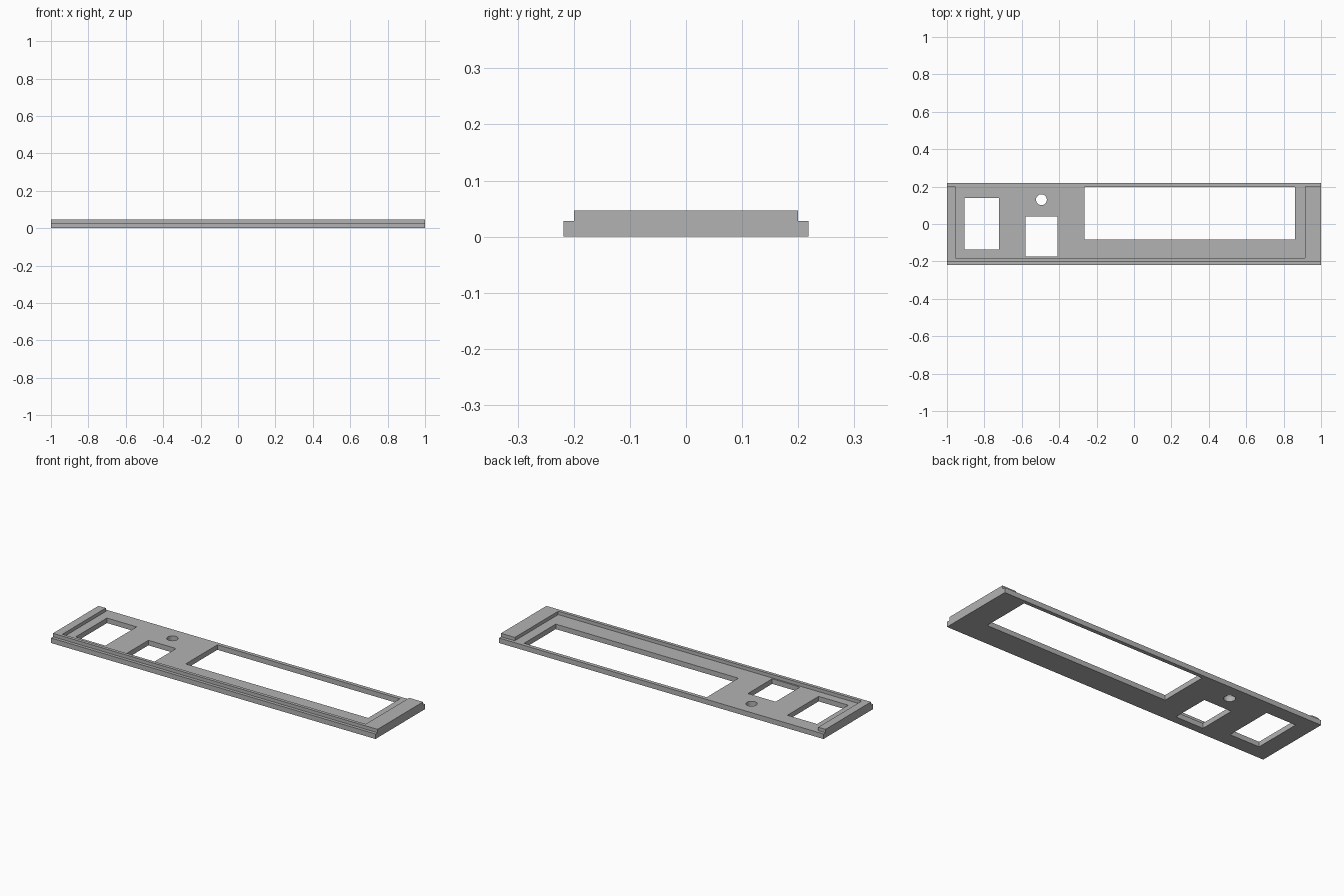
import bpy
import bmesh

cube = bpy.data.objects.get("Cube")
if cube:
    bpy.data.objects.remove(cube, do_unlink=True)

grey = bpy.data.materials.new("plain grey")
grey.use_nodes = True
colour = (0.45, 0.45, 0.45, 1)
grey.diffuse_color = colour
grey.node_tree.nodes["Principled BSDF"].inputs["Base Color"].default_value = colour

PLATE_TOP, RIM_TOP = 0.028, 0.047
HALF_Y, RIM_Y = 0.218, 0.2


def prism(name, outline, z0, z1):
    """Extrude a flat outline from z0 to z1."""
    bm = bmesh.new()
    base = bm.faces.new([bm.verts.new((x, y, z0)) for x, y in outline])
    top = bmesh.ops.extrude_face_region(bm, geom=[base])["geom"]
    verts = [g for g in top if isinstance(g, bmesh.types.BMVert)]
    bmesh.ops.translate(bm, vec=(0, 0, z1 - z0), verts=verts)
    bmesh.ops.recalc_face_normals(bm, faces=bm.faces)
    mesh = bpy.data.meshes.new(name)
    bm.to_mesh(mesh)
    bm.free()
    mesh.materials.append(grey)
    obj = bpy.data.objects.new(name, mesh)
    bpy.context.collection.objects.link(obj)
    return obj


def rectangle(x0, x1, y0, y1):
    return [(x0, y0), (x1, y0), (x1, y1), (x0, y1)]


def combine(target, other, operation):
    """Apply a boolean and discard the helper."""
    mod = target.modifiers.new(operation.lower(), 'BOOLEAN')
    mod.operation, mod.solver, mod.object = operation, 'EXACT', other
    bpy.context.view_layer.objects.active = target
    bpy.ops.object.modifier_apply(modifier=mod.name)
    bpy.data.objects.remove(other, do_unlink=True)


# Base plate with its front and back flanges
panel = prism("face_panel", rectangle(-1, 1, -HALF_Y, HALF_Y), 0, PLATE_TOP)

# Raised U-shaped rim, open at the back
rim_outline = [(-1, -RIM_Y), (1, -RIM_Y), (1, RIM_Y), (0.915, RIM_Y),
               (0.915, -0.182), (-0.955, -0.182), (-0.955, RIM_Y), (-1, RIM_Y)]
combine(panel, prism("rim", rim_outline, PLATE_TOP, RIM_TOP), 'UNION')

# Rectangular windows
for window in [(-0.905, -0.722, -0.136, 0.139),
               (-0.581, -0.41, -0.173, 0.041),
               (-0.265, 0.86, -0.082, 0.197)]:
    combine(panel, prism("window_cutter", rectangle(*window), -0.1, 0.1), 'DIFFERENCE')

# Round hole
bpy.ops.mesh.primitive_cylinder_add(vertices=32, radius=0.029, depth=0.2,
                                    location=(-0.495, 0.13, 0))
hole = bpy.context.object
hole.data.materials.append(grey)
combine(panel, hole, 'DIFFERENCE')
